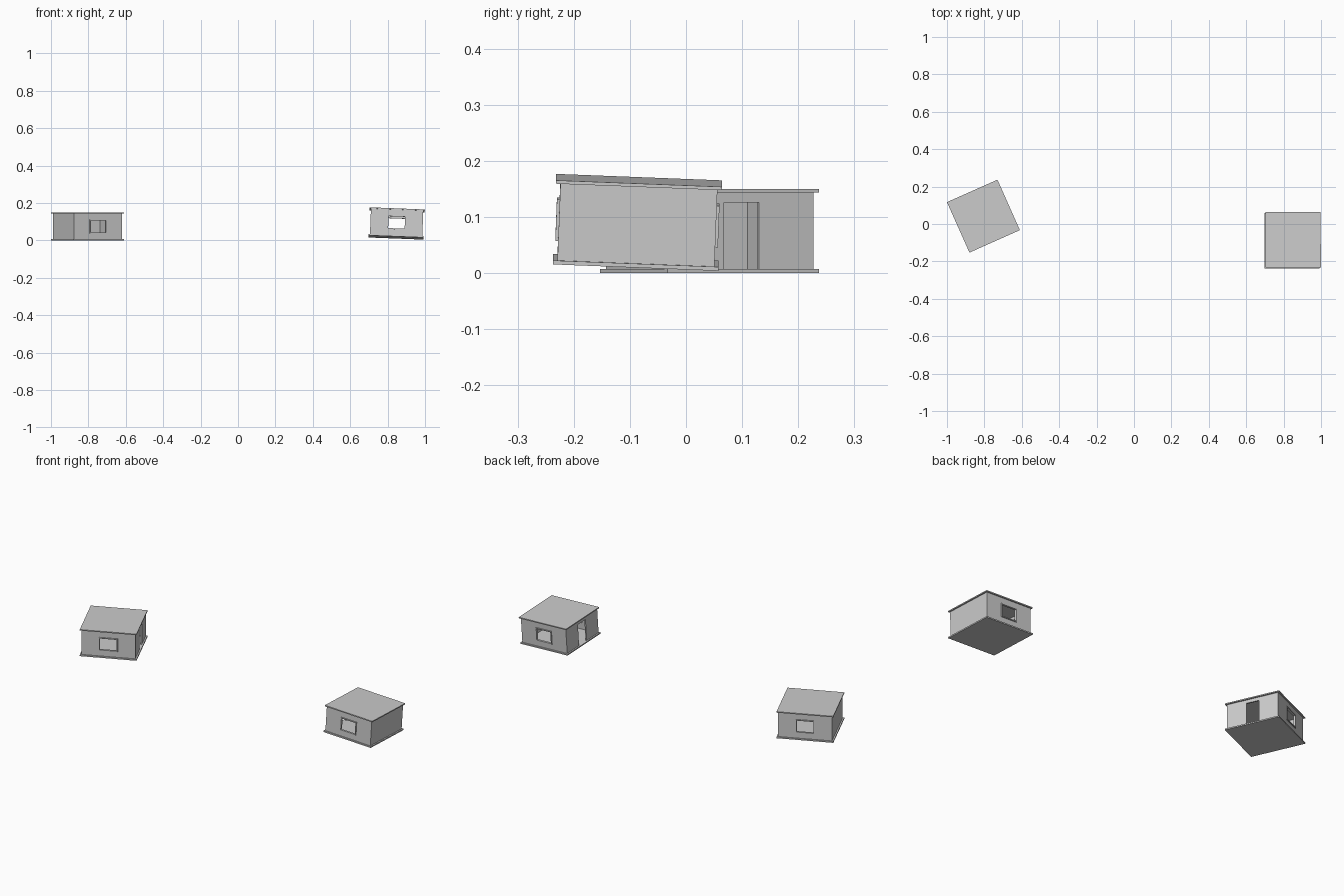
import bpy, bmesh
from math import radians, pi
from mathutils import Matrix

if "Cube" in bpy.data.objects:
    bpy.data.objects.remove(bpy.data.objects["Cube"])

SLAB, T, HALF, EAVE, TOP = 0.007, 0.007, 0.14, 0.1477, 0.15   # slab, wall thickness, half sizes


def rect(w, z0, z1):
    return [(-w / 2, z0), (w / 2, z0), (w / 2, z1), (-w / 2, z1)]


def panel(name, loops, depth, dist, yaw, place):
    """Upright panel cut from 2D outlines, centred at dist from the house middle."""
    cu = bpy.data.curves.new(name, 'CURVE')
    cu.dimensions, cu.fill_mode, cu.extrude = '2D', 'BOTH', depth / 2
    for pts in loops:
        sp = cu.splines.new('POLY')
        sp.points.add(len(pts) - 1)
        for p, (x, y) in zip(sp.points, pts):
            p.co = (x, y, 0, 1)
        sp.use_cyclic_u = True
    ob = bpy.data.objects.new(name, cu)
    bpy.context.collection.objects.link(ob)
    bpy.ops.object.select_all(action='DESELECT')
    ob.select_set(True)
    bpy.context.view_layer.objects.active = ob
    bpy.ops.object.convert(target='MESH')
    ob = bpy.context.view_layer.objects.active
    bm = bmesh.new()
    bm.from_mesh(ob.data)
    bmesh.ops.remove_doubles(bm, verts=bm.verts, dist=1e-5)
    bmesh.ops.recalc_face_normals(bm, faces=bm.faces)
    for f in bm.faces:
        f.smooth = False
    bm.to_mesh(ob.data)
    bm.free()
    ob.matrix_world = (place @ Matrix.Rotation(yaw, 4, 'Z')
                       @ Matrix.Translation((0, -dist, 0)) @ Matrix.Rotation(pi / 2, 4, 'X'))


def slab(name, z0, z1, place):
    bm = bmesh.new()
    bmesh.ops.create_cube(bm, size=1, matrix=Matrix.Translation((0, 0, (z0 + z1) / 2))
                          @ Matrix.Diagonal((2 * EAVE, 2 * EAVE, z1 - z0, 1)))
    me = bpy.data.meshes.new(name)
    bm.to_mesh(me)
    bm.free()
    ob = bpy.data.objects.new(name, me)
    bpy.context.collection.objects.link(ob)
    ob.matrix_world = place


def house(tag, place):
    z0, z1 = SLAB, TOP - 0.006
    # floor and flat roof
    slab(tag + "_floor", 0, SLAB, place)
    slab(tag + "_roof", z1, TOP, place)
    mid = HALF - T / 2
    # front and back walls with framed windows
    opening, outer = rect(0.088, 0.043, 0.107), rect(0.098, 0.038, 0.112)
    for side, yaw in (("front", 0), ("back", pi)):
        panel(f"{tag}_{side}_wall", [rect(2 * HALF, z0, z1), opening], T, mid, yaw, place)
        panel(f"{tag}_{side}_window_frame", [outer, opening], 0.005, HALF + 0.0025, yaw, place)
    # side walls: one solid, one with a doorway
    w, d, dz = HALF - T, 0.034, 0.126
    panel(tag + "_solid_wall", [rect(2 * w, z0, z1)], T, mid, -pi / 2, place)
    panel(tag + "_door_wall", [[(-w, z0), (-d, z0), (-d, dz), (d, dz), (d, z0),
                                (w, z0), (w, z1), (-w, z1)]], T, mid, pi / 2, place)


# left house is turned, right house is reversed and leans slightly
house("left_house", Matrix.Translation((-0.805, 0.042, 0)) @ Matrix.Rotation(radians(24), 4, 'Z'))
house("right_house", Matrix.Translation((0.845, -0.0895, 0.0155)) @ Matrix.Rotation(0.039, 4, 'Y')
      @ Matrix.Rotation(-0.039, 4, 'X') @ Matrix.Rotation(pi, 4, 'Z'))
